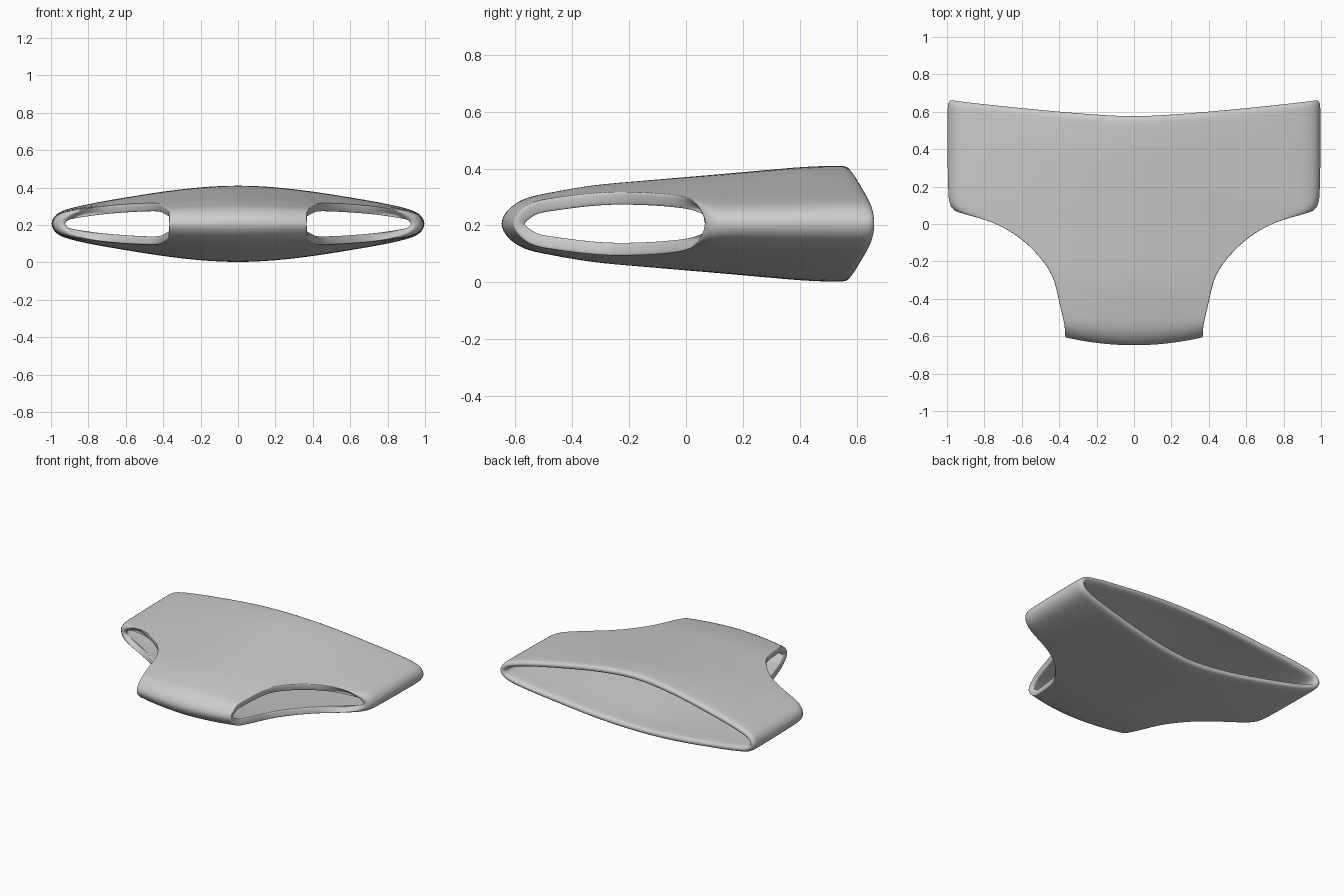
import bpy, bmesh

if "Cube" in bpy.data.objects:
    bpy.data.objects.remove(bpy.data.objects["Cube"])

MID = 0.206


def lerp_table(table, t):
    # piecewise linear lookup in a sorted list of (t, value)
    if t <= table[0][0]:
        return table[0][1]
    for (a, va), (b, vb) in zip(table, table[1:]):
        if t <= b:
            return va + (vb - va) * (t - a) / (b - a)
    return table[-1][1]


# Outer edge of the panel: side seam, then leg opening down to the crotch
edge = [(1.003, .665), (1.003, .6), (1.003, .45), (1.003, .3), (1.0, .16), (.992, .065),
        (.84, .035), (.70, -.015), (.59, -.09), (.51, -.17), (.435, -.27),
        (.41, -.38), (.39, -.47), (.373, -.54), (.371, -.585), (.37, -.615)]
SEAM_END = 5
# Where each row crosses the centre line, and its half height there
centre_y = [.575, .52, .42, .32, .23, .14, .05, -.04, -.13, -.22, -.31,
            -.41, -.50, -.57, -.63, -.658]
half_height = [(-.658, 0), (-.63, .052), (-.57, .092), (-.35, .135),
               (0, .166), (.45, .207), (.6, .208)]
# Thinning of the body toward the sides
side_profile = [(0, 1), (.2, .95), (.37, .86), (.6, .68), (.75, .56),
                (.9, .41), (.95, .33), (.985, .2), (1.003, 0)]
half_u = [0, .2, .4, .58, .74, .86, .94, .98, 1]
us = [-u for u in reversed(half_u[1:])] + half_u

# Garment shell: front and back panels sharing the side and crotch seams
bm = bmesh.new()
for sign in (1, -1):
    rows = []
    for k, ((ex, ey), cy) in enumerate(zip(edge, centre_y)):
        row = []
        for u in us:
            a = abs(u)
            x = ex * u
            bend = a ** 1.3 if k < 3 else a * a
            y = cy + (ey - cy) * bend
            h = lerp_table(half_height, cy) * lerp_table(side_profile, abs(x))
            if a == 1 and k <= SEAM_END:
                h = 0
            row.append(bm.verts.new((x, y, MID + sign * h)))
        rows.append(row)
    for r0, r1 in zip(rows, rows[1:]):
        for i in range(len(us) - 1):
            f = [r0[i], r1[i], r1[i + 1], r0[i + 1]]
            bm.faces.new(f if sign > 0 else f[::-1])
bmesh.ops.remove_doubles(bm, verts=bm.verts[:], dist=0.0005)
for f in bm.faces:
    f.smooth = True

mesh = bpy.data.meshes.new("garment_shell")
bm.to_mesh(mesh)
bm.free()
shell = bpy.data.objects.new("garment_shell", mesh)
bpy.context.collection.objects.link(shell)

# Cloth thickness with rounded rims at the waist and leg openings
thick = shell.modifiers.new("thickness", 'SOLIDIFY')
thick.thickness = 0.045
thick.offset = -1
round_rims = shell.modifiers.new("rounding", 'SUBSURF')
round_rims.levels = round_rims.render_levels = 2
